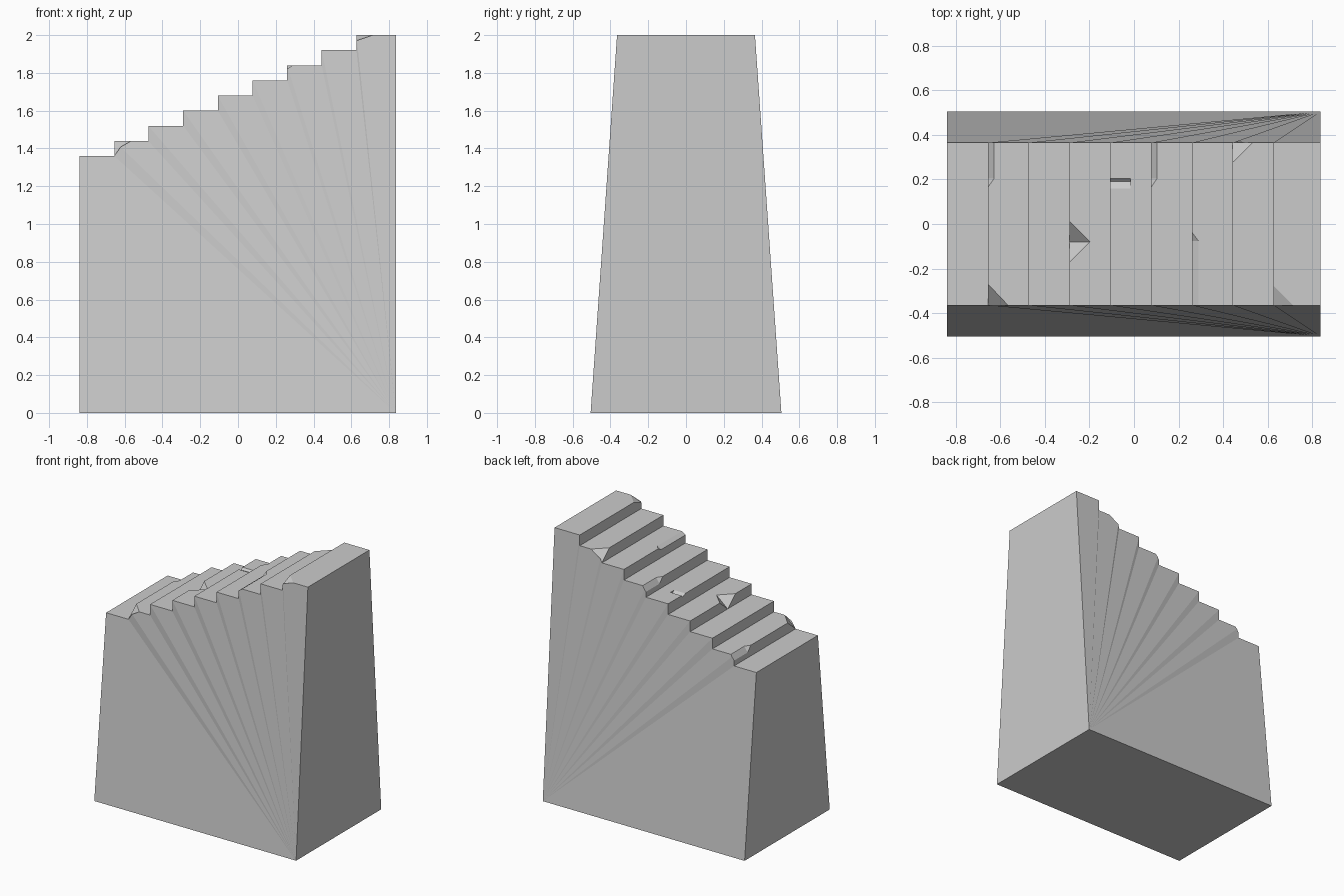
import bpy, bmesh
from mathutils import Vector

if "Cube" in bpy.data.objects:
    bpy.data.objects.remove(bpy.data.objects["Cube"])

X = [-0.84, -0.655, -0.475, -0.29, -0.107, 0.077, 0.26, 0.443, 0.627, 0.836]
Z0, RISE = 1.36, 0.08
HALF_BASE, HALF_TOP = 0.505, 0.365


def make_object(name, bm):
    bmesh.ops.recalc_face_normals(bm, faces=bm.faces)
    mesh = bpy.data.meshes.new(name)
    bm.to_mesh(mesh)
    bm.free()
    ob = bpy.data.objects.new(name, mesh)
    bpy.context.collection.objects.link(ob)
    return ob


# Stepped outline, from bottom right, up and down the stairs to bottom left
outline = [(X[-1], 0)]
for i in reversed(range(9)):
    z = Z0 + RISE * i
    outline += [(X[i + 1], z), (X[i], z)]
outline.append((X[0], 0))

# Tapered block: side walls fan out from the bottom right corner
bm = bmesh.new()
sides = []
for s in (-1, 1):
    ring = [bm.verts.new((x, s * (HALF_TOP if z else HALF_BASE), z)) for x, z in outline]
    for a, b in zip(ring[1:], ring[2:]):
        bm.faces.new((ring[0], a, b))
    sides.append(ring)
n = len(outline)
for i in range(n):
    j = (i + 1) % n
    bm.faces.new((sides[0][i], sides[0][j], sides[1][j], sides[1][i]))
stairs = make_object("stair_block", bm)

# Chips knocked out of the step edges
cut = bmesh.new()


def hull(points):
    verts = [cut.verts.new(p) for p in points]
    res = bmesh.ops.convex_hull(cut, input=verts)
    spare = [v for v in res["geom_interior"] if isinstance(v, bmesh.types.BMVert)]
    bmesh.ops.delete(cut, geom=spare, context='VERTS')


def pyramid_chip(step, y, ends, run, drop):
    """Three-sided chip around a point on the nose of a step."""
    x, z = X[step], Z0 + RISE * step
    tri = [Vector((x, e, z)) for e in ends]
    tri += [Vector((x + run, y, z)), Vector((x, y, z - drop))]
    corner = Vector((x, y, z))
    far = [p for p in tri if (p - corner).length > 1e-5]
    centre = sum(far, Vector()) / len(far)
    hull(far + [centre + (corner - centre) * 1.6])


def bevel_chip(step, tip, start, end, run, drop):
    """Worn strip along the nose of a step with a pointed end."""
    x, z = X[step], Z0 + RISE * step
    pts = [(x, tip, z)]
    for y in (start, end):
        pts += [(x + run, y, z), (x, y, z - drop), (x - 0.03, y, z + 0.03)]
    hull(pts)


pyramid_chip(1, -HALF_TOP, [-0.27], 0.09, 0.08)
pyramid_chip(3, -0.08, [0.013, -0.173], 0.093, 0.08)
pyramid_chip(7, HALF_TOP, [0.277], 0.09, 0.08)
pyramid_chip(8, -HALF_TOP, [-0.277], 0.088, 0.035)
bevel_chip(1, 0.165, 0.205, 0.42, 0.027, 0.04)
bevel_chip(5, 0.165, 0.205, 0.42, 0.027, 0.04)
bevel_chip(6, -0.037, -0.077, -0.42, 0.03, 0.02)

# Small scratch across one tread
xs, zs = X[4], Z0 + RISE * 4
hull([(x, y, zs + dz) for x in (xs - 0.01, xs + 0.092)
      for y, dz in ((0.16, 0.0), (0.16, 0.02), (0.19, -0.015), (0.205, 0.0), (0.205, 0.02))])

cutter = make_object("chip_cutter", cut)
cutter.hide_render = True
mod = stairs.modifiers.new("chips", 'BOOLEAN')
mod.operation = 'DIFFERENCE'
mod.solver = 'EXACT'
mod.object = cutter

# Bake the cut and drop the helper
bpy.context.view_layer.objects.active = stairs
stairs.select_set(True)
bpy.ops.object.modifier_apply(modifier=mod.name)
bpy.data.objects.remove(cutter, do_unlink=True)
